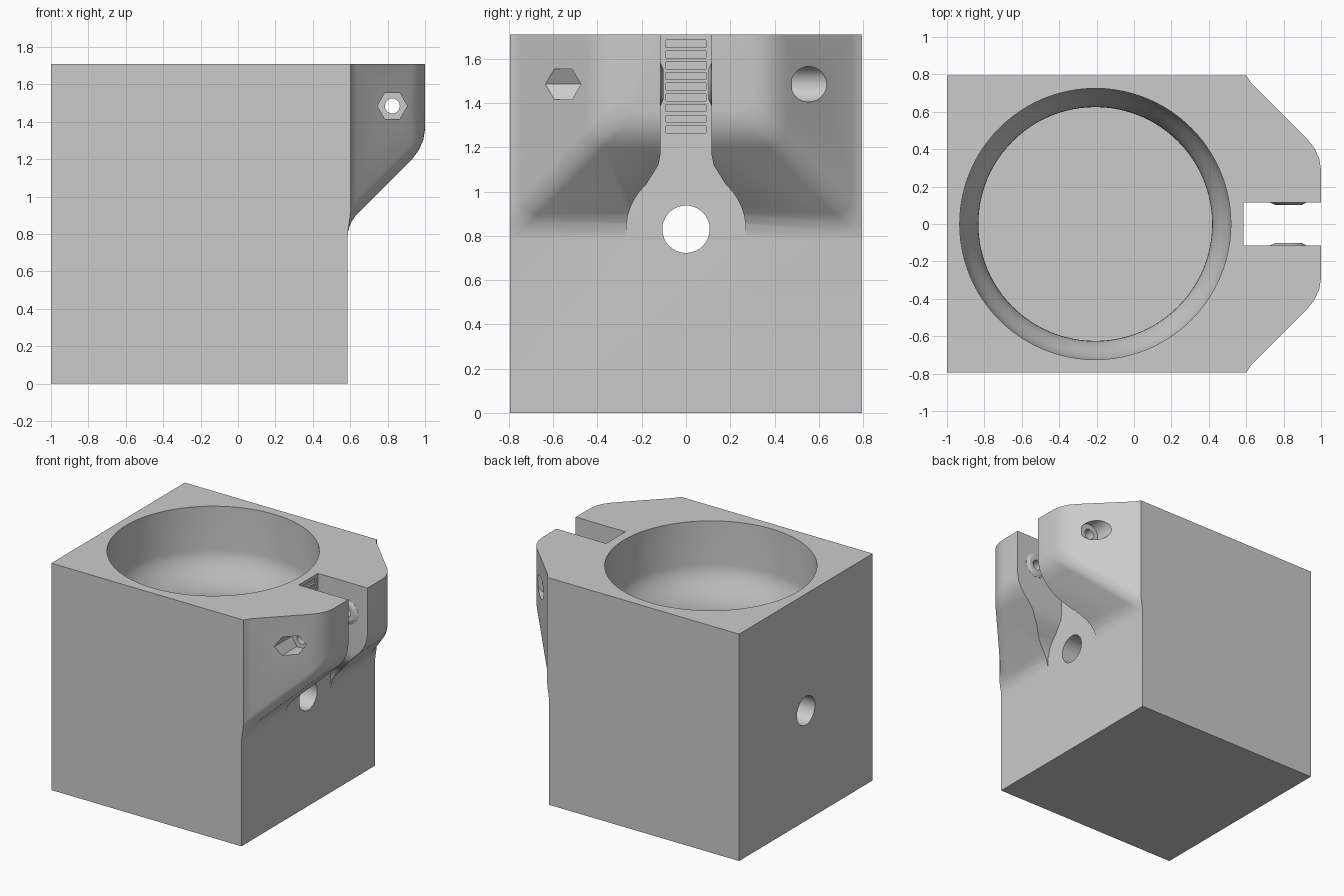
import bpy, bmesh, math
from mathutils import Vector

cube = bpy.data.objects.get("Cube")
if cube:
    bpy.data.objects.remove(cube, do_unlink=True)

HALF_Y, TOP, FACE = 0.795, 1.71, 0.585
BOLT_X, BOLT_Z, PORT_Z = 0.825, 1.485, 0.83


def loft(name, loops):
    """Closed solid skinned through matching loops of points."""
    bm = bmesh.new()
    rings = [[bm.verts.new(p) for p in loop] for loop in loops]
    n = len(rings[0])
    for a, b in zip(rings, rings[1:]):
        for i in range(n):
            j = (i + 1) % n
            bm.faces.new((a[i], a[j], b[j], b[i]))
    bm.faces.new(rings[0][::-1])
    bm.faces.new(rings[-1])
    bmesh.ops.recalc_face_normals(bm, faces=bm.faces)
    mesh = bpy.data.meshes.new(name)
    bm.to_mesh(mesh)
    bm.free()
    obj = bpy.data.objects.new(name, mesh)
    bpy.context.collection.objects.link(obj)
    return obj


def box(name, x0, x1, y0, y1, z0, z1):
    return loft(name, [[(x0, y0, z), (x1, y0, z), (x1, y1, z), (x0, y1, z)] for z in (z0, z1)])


def lathe(name, axis, centre, profile, sides=64):
    """Turned solid: profile is (position along axis, radius)."""
    k = "xyz".index(axis)
    loops = []
    for pos, r in profile:
        loop = []
        for i in range(sides):
            a = math.tau * i / sides
            p = Vector(centre)
            p[k] = pos
            p[(k + 1) % 3] += r * math.cos(a)
            p[(k + 2) % 3] += r * math.sin(a)
            loop.append(p)
        loops.append(loop)
    return loft(name, loops)


def combine(target, tool, operation):
    mod = target.modifiers.new(operation, "BOOLEAN")
    mod.operation = operation
    mod.solver = "EXACT"
    mod.object = tool
    bpy.context.view_layer.objects.active = target
    bpy.ops.object.modifier_apply(modifier=mod.name)
    bpy.data.objects.remove(tool, do_unlink=True)


# Main block, oversized where it is trimmed later
body = box("clamp_housing", -1, FACE, -1, 1, -0.2, 2)


# Clamp jaw: U-shaped sections that shrink away from the block
def jaw_section(x, bottom, corner=0.08):
    w = 1.65 - bottom
    half = [(w, 2.1)]
    for i in range(9):
        a = math.pi / 2 * i / 8
        half.append((w - corner + corner * math.cos(a), bottom + corner - corner * math.sin(a)))
    points = half + [(-y, z) for y, z in reversed(half)]
    return [(x, y, z) for y, z in points]


jaw_profile = [(0.4, 0.775), (0.584, 0.775), (0.589, 0.815), (0.603, 0.86), (0.63, 0.90),
               (0.93, 1.20), (0.965, 1.245), (0.99, 1.30), (1.0, 1.36)]
combine(body, loft("jaw", [jaw_section(x, z) for x, z in jaw_profile]), "UNION")
combine(body, box("trim", -2, 2, -HALF_Y, HALF_Y, 0, TOP), "INTERSECT")

# Keyhole-shaped slot between the jaws
half = [(0.115, 2), (0.115, 1.17), (0.125, 1.12), (0.15, 1.08)]
for i in range(17):
    a = math.radians(48 - 138 * i / 16)
    half.append((0.27 * math.cos(a), PORT_Z + 0.27 * math.sin(a)))
outline = half + [(-y, z) for y, z in reversed(half[:-1])]
combine(body, loft("slot", [[(x, y, z) for y, z in outline] for x in (FACE + 0.001, 1.3)]), "DIFFERENCE")

# Raised washers on the slot walls
for side in (-1, 1):
    washer = lathe("washer", "y", (BOLT_X, 0, BOLT_Z),
                   [(side * 0.14, 0.095), (side * 0.114, 0.095), (side * 0.102, 0.07)], 48)
    combine(body, washer, "UNION")

# Stepped round cavity with a smooth shoulder
cavity = [(2, 0.725), (1.38, 0.725)]
for i in range(1, 13):
    t = i / 12
    cavity.append((1.38 - 0.32 * t, 0.725 - 0.1 * t * t * (3 - 2 * t)))
cavity.append((0.1, 0.625))
combine(body, lathe("cavity", "z", (-0.207, 0, 0), cavity, 96), "DIFFERENCE")

# Port running through both walls
combine(body, lathe("port", "x", (0, 0, PORT_Z), [(-1.3, 0.107), (1.3, 0.107)]), "DIFFERENCE")

# Bolt hole, hexagonal nut pocket and round head pocket
combine(body, lathe("bolt_hole", "y", (BOLT_X, 0, BOLT_Z), [(-1, 0.04), (1, 0.04)], 32), "DIFFERENCE")
nut = loft("nut_pocket", [[(BOLT_X + 0.08 * math.cos(math.pi * i / 3), y,
                            BOLT_Z + 0.08 * math.sin(math.pi * i / 3)) for i in range(6)]
                          for y in (-1, -0.42)])
combine(body, nut, "DIFFERENCE")
combine(body, lathe("head_pocket", "y", (BOLT_X, 0, BOLT_Z), [(0.48, 0.08), (1, 0.08)], 48), "DIFFERENCE")

# Row of grip grooves at the back of the slot
for i in range(9):
    z = 1.28 + 0.0485 * i
    combine(body, box("groove", FACE - 0.012, FACE + 0.1, -0.09, 0.09, z - 0.016, z + 0.016), "DIFFERENCE")

# Plain grey finish
grey = bpy.data.materials.new("light_grey")
grey.use_nodes = True
colour = (0.6, 0.6, 0.6, 1)
grey.diffuse_color = colour
grey.node_tree.nodes["Principled BSDF"].inputs["Base Color"].default_value = colour
body.data.materials.clear()
body.data.materials.append(grey)
for face in body.data.polygons:
    face.material_index = 0

bpy.ops.object.select_all(action="DESELECT")
body.select_set(True)
bpy.context.view_layer.objects.active = body
bpy.ops.object.shade_smooth_by_angle(angle=math.radians(25))
